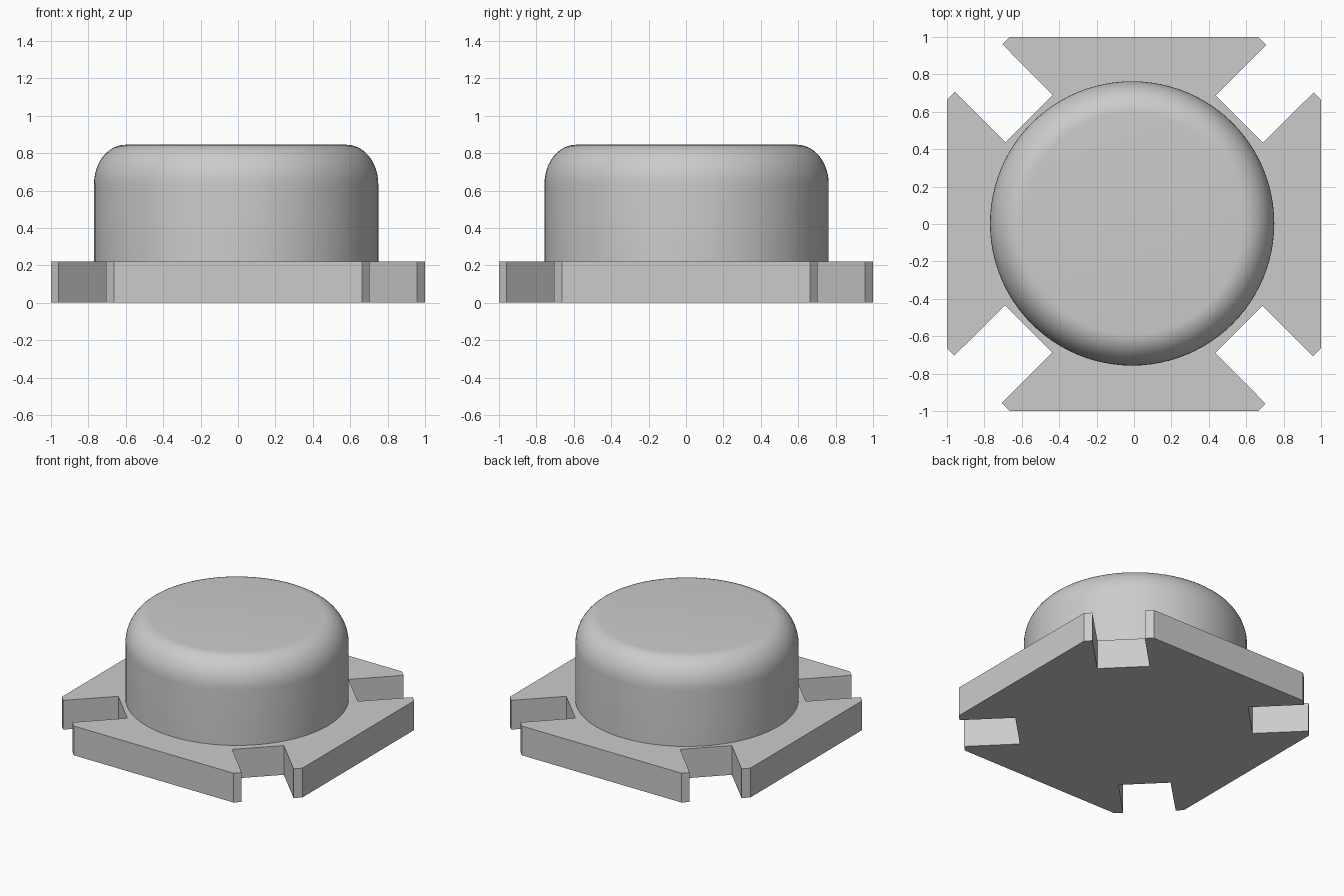
import bpy, bmesh, math

if "Cube" in bpy.data.objects:
    bpy.data.objects.remove(bpy.data.objects["Cube"])

grey = bpy.data.materials.new("light grey")
grey.diffuse_color = (0.6, 0.6, 0.6, 1)
grey.use_nodes = True
grey.node_tree.nodes["Principled BSDF"].inputs["Base Color"].default_value = grey.diffuse_color

BASE_TOP = 0.22


def make_object(name, bm):
    bmesh.ops.recalc_face_normals(bm, faces=bm.faces)
    mesh = bpy.data.meshes.new(name)
    bm.to_mesh(mesh)
    bm.free()
    mesh.materials.append(grey)
    ob = bpy.data.objects.new(name, mesh)
    bpy.context.collection.objects.link(ob)
    return ob


# Base plate: square with a chamfered diagonal slot cut into each corner
corner = [(1, 0.663), (0.96, 0.703), (0.69, 0.435),
          (0.438, 0.687), (0.707, 0.957), (0.663, 1)]
outline = []
for quarter in range(4):
    for x, y in corner:
        for _ in range(quarter):
            x, y = -y, x
        outline.append((x, y))
bm = bmesh.new()
plate = bm.faces.new([bm.verts.new((x, y, 0)) for x, y in outline])
ext = bmesh.ops.extrude_face_region(bm, geom=[plate])
top = [v for v in ext["geom"] if isinstance(v, bmesh.types.BMVert)]
bmesh.ops.translate(bm, verts=top, vec=(0, 0, BASE_TOP))
make_object("base_plate", bm)

# Round body: lathed profile with an elliptical rounded top edge
RADIUS, TOP, ROUND_R, ROUND_Z, SIDES, STEPS = 0.76, 0.845, 0.17, 0.21, 96, 12
profile = [(RADIUS, BASE_TOP - 0.01)]
for i in range(STEPS + 1):
    a = math.pi / 2 * i / STEPS
    profile.append((RADIUS - ROUND_R + ROUND_R * math.cos(a),
                    TOP - ROUND_Z + ROUND_Z * math.sin(a)))
bm = bmesh.new()
rings = []
for r, z in profile:
    rings.append([bm.verts.new((r * math.cos(2 * math.pi * k / SIDES),
                                r * math.sin(2 * math.pi * k / SIDES), z))
                  for k in range(SIDES)])
for low, high in zip(rings, rings[1:]):
    for k in range(SIDES):
        n = (k + 1) % SIDES
        bm.faces.new((low[k], low[n], high[n], high[k]))
bm.faces.new(rings[0])
bm.faces.new(rings[-1])
body = make_object("round_body", bm)
body.location = (-0.01, 0.003, 0)

bpy.context.view_layer.objects.active = body
body.select_set(True)
bpy.ops.object.shade_smooth_by_angle(angle=math.radians(35))
